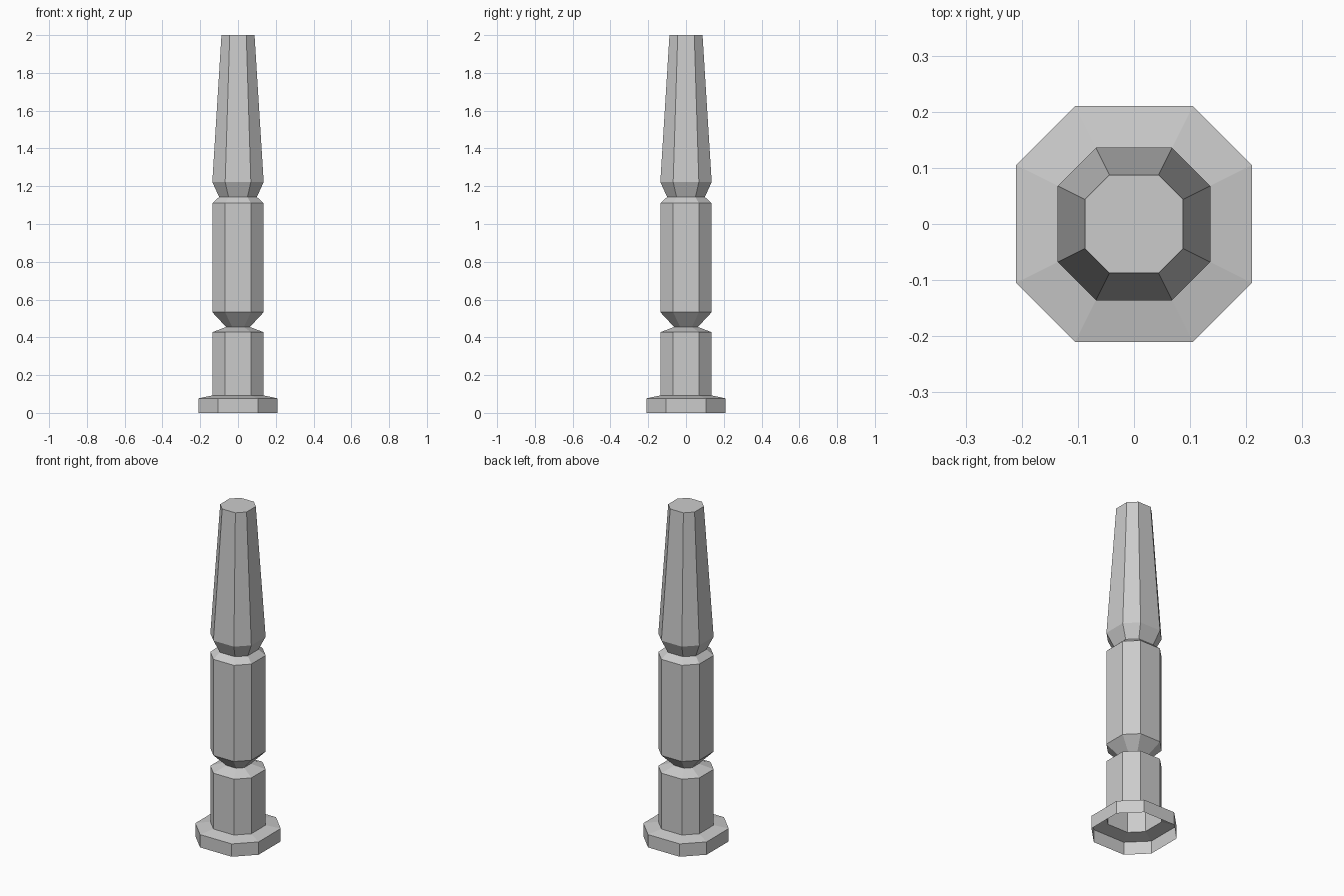
import bpy, bmesh

if "Cube" in bpy.data.objects:
    bpy.data.objects.remove(bpy.data.objects["Cube"])

# Profile of the post: (half width, height), from the open foot to the top
profile = [
    (0.21, 0.0), (0.21, 0.077),        # foot flange
    (0.136, 0.092), (0.136, 0.427),    # lower shaft
    (0.063, 0.455),                    # deep groove
    (0.136, 0.533), (0.136, 1.11),     # middle shaft
    (0.10, 1.143),                     # shallow groove
    (0.136, 1.222), (0.0875, 2.0),     # tapered upper shaft
]

# Eight-sided cross-section, counter-clockwise: main sides are as wide as half the post
octagon = [(1, -.5), (1, .5), (.5, 1), (-.5, 1),
           (-1, .5), (-1, -.5), (-.5, -1), (.5, -1)]

bm = bmesh.new()
rings = [[bm.verts.new((x * r, y * r, z)) for x, y in octagon] for r, z in profile]

# Side walls between neighbouring rings
for low, high in zip(rings, rings[1:]):
    for i in range(8):
        j = (i + 1) % 8
        bm.faces.new((low[i], low[j], high[j], high[i]))

# Flat top cap (the underside stays open)
bm.faces.new(rings[-1])

mesh = bpy.data.meshes.new("post")
bm.to_mesh(mesh)
bm.free()
post = bpy.data.objects.new("post", mesh)
bpy.context.collection.objects.link(post)
